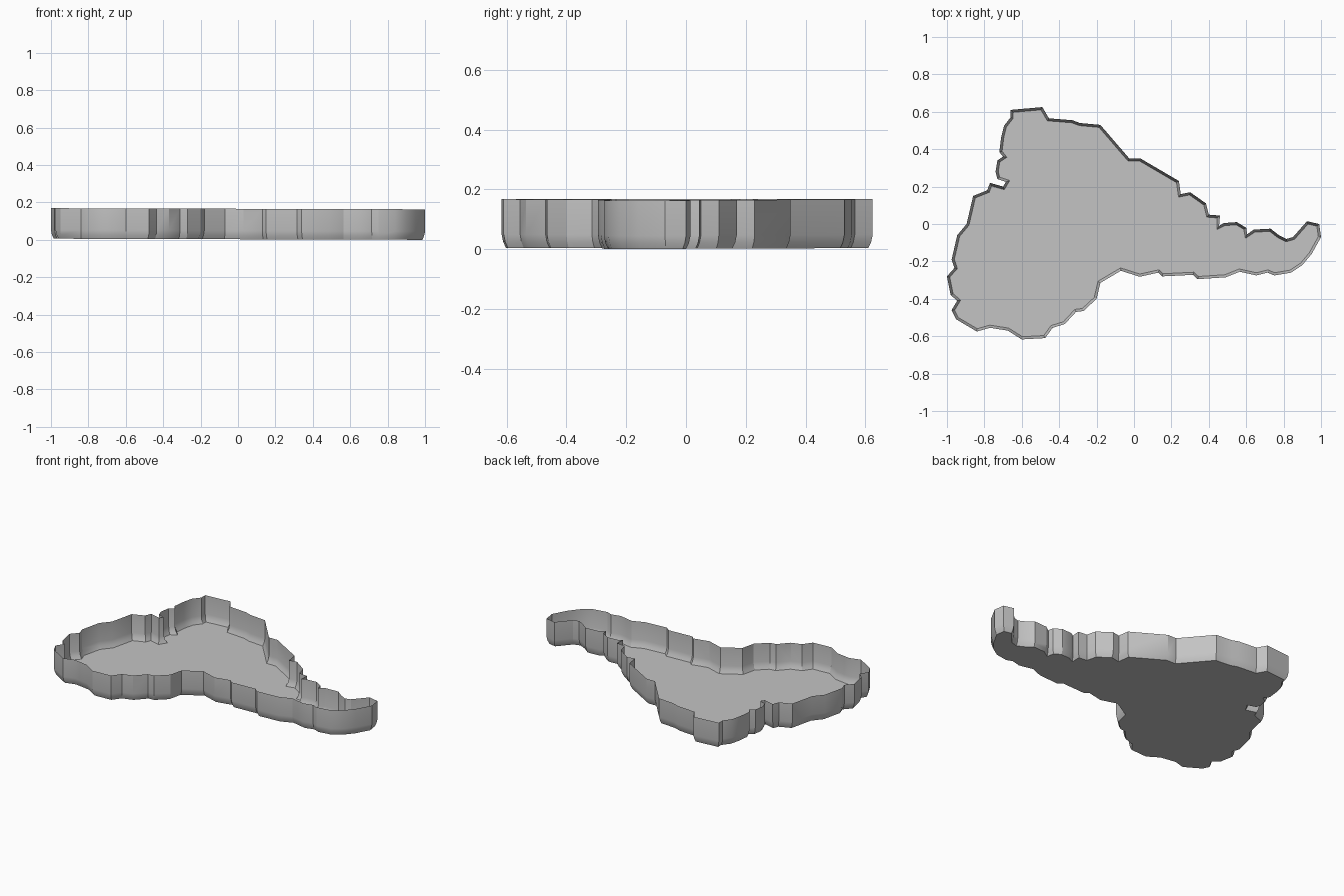
import bpy, bmesh
from mathutils import Vector

if "Cube" in bpy.data.objects:
    bpy.data.objects.remove(bpy.data.objects["Cube"])

# Jagged outline of the tray, clockwise seen from above
OUTLINE = [
    (-.66, .61), (-.49, .625), (-.455, .565), (-.33, .555), (-.29, .54), (-.18, .53),
    (-.025, .35), (.035, .35), (.24, .23), (.25, .16), (.30, .17), (.385, .11),
    (.40, .05), (.46, .045), (.455, -.01), (.48, .005), (.55, .01), (.60, -.02),
    (.605, -.055), (.64, -.03), (.73, -.025), (.775, -.06), (.815, -.08),
    (.85, -.07), (.925, .015), (.99, 0), (1, -.07), (.95, -.16), (.90, -.22),
    (.84, -.26), (.75, -.275), (.715, -.26), (.655, -.275), (.565, -.255), (.49, -.285),
    (.34, -.295), (.315, -.272), (.15, -.28), (.13, -.26), (.03, -.282), (-.07, -.25),
    (-.18, -.315), (-.20, -.40), (-.27, -.465), (-.31, -.47), (-.37, -.535),
    (-.435, -.555), (-.475, -.61), (-.60, -.617), (-.675, -.57), (-.77, -.555),
    (-.84, -.575), (-.95, -.51), (-.975, -.46), (-.945, -.41), (-.98, -.38),
    (-1, -.28), (-.96, -.235), (-.975, -.19), (-.945, -.06), (-.895, 0),
    (-.86, .15), (-.785, .18), (-.77, .22), (-.70, .20), (-.685, .225),
    (-.73, .24), (-.74, .28), (-.73, .34), (-.70, .36), (-.72, .385),
    (-.71, .465), (-.695, .525), (-.66, .57),
]
# Wall section from rim to floor: height, inset
SECTION = [(.163, 0), (.045, 0), (.02, .005), (0, .014)]


def inset(points, dist):
    """Move each corner inwards along its mitre."""
    out = []
    for i, p in enumerate(points):
        p = Vector(p)
        a = (p - Vector(points[i - 1])).normalized()
        b = (Vector(points[(i + 1) % len(points)]) - p).normalized()
        na, nb = Vector((a.y, -a.x)), Vector((b.y, -b.x))
        m = (na + nb).normalized()
        out.append(p + m * dist / max(m.dot(na), .6))
    return out


# Thin open wall with a rounded foot, closed by a flat floor
bm = bmesh.new()
rings = []
for z, d in SECTION:
    rings.append([bm.verts.new((p.x, p.y, z + .003 * (1 - p.x)))
                  for p in inset(OUTLINE, d)])
n = len(OUTLINE)
for upper, lower in zip(rings, rings[1:]):
    for i in range(n):
        j = (i + 1) % n
        bm.faces.new((upper[i], upper[j], lower[j], lower[i]))
floor = bm.faces.new(rings[-1])
bmesh.ops.triangulate(bm, faces=[floor])
bmesh.ops.recalc_face_normals(bm, faces=bm.faces[:])
# Floor faces downwards, walls outwards
if sum(f.normal.z * f.calc_area() for f in bm.faces) > 0:
    bmesh.ops.reverse_faces(bm, faces=bm.faces[:])

mesh = bpy.data.meshes.new("tray")
bm.to_mesh(mesh)
bm.free()
tray = bpy.data.objects.new("tray", mesh)
bpy.context.collection.objects.link(tray)

# Single grey finish
grey = bpy.data.materials.new("plain grey")
grey.diffuse_color = (.55, .55, .55, 1)
grey.use_nodes = True
grey.node_tree.nodes["Principled BSDF"].inputs["Base Color"].default_value = grey.diffuse_color
mesh.materials.append(grey)

bpy.context.view_layer.objects.active = tray
tray.select_set(True)
bpy.ops.object.shade_smooth_by_angle(angle=.5236)
